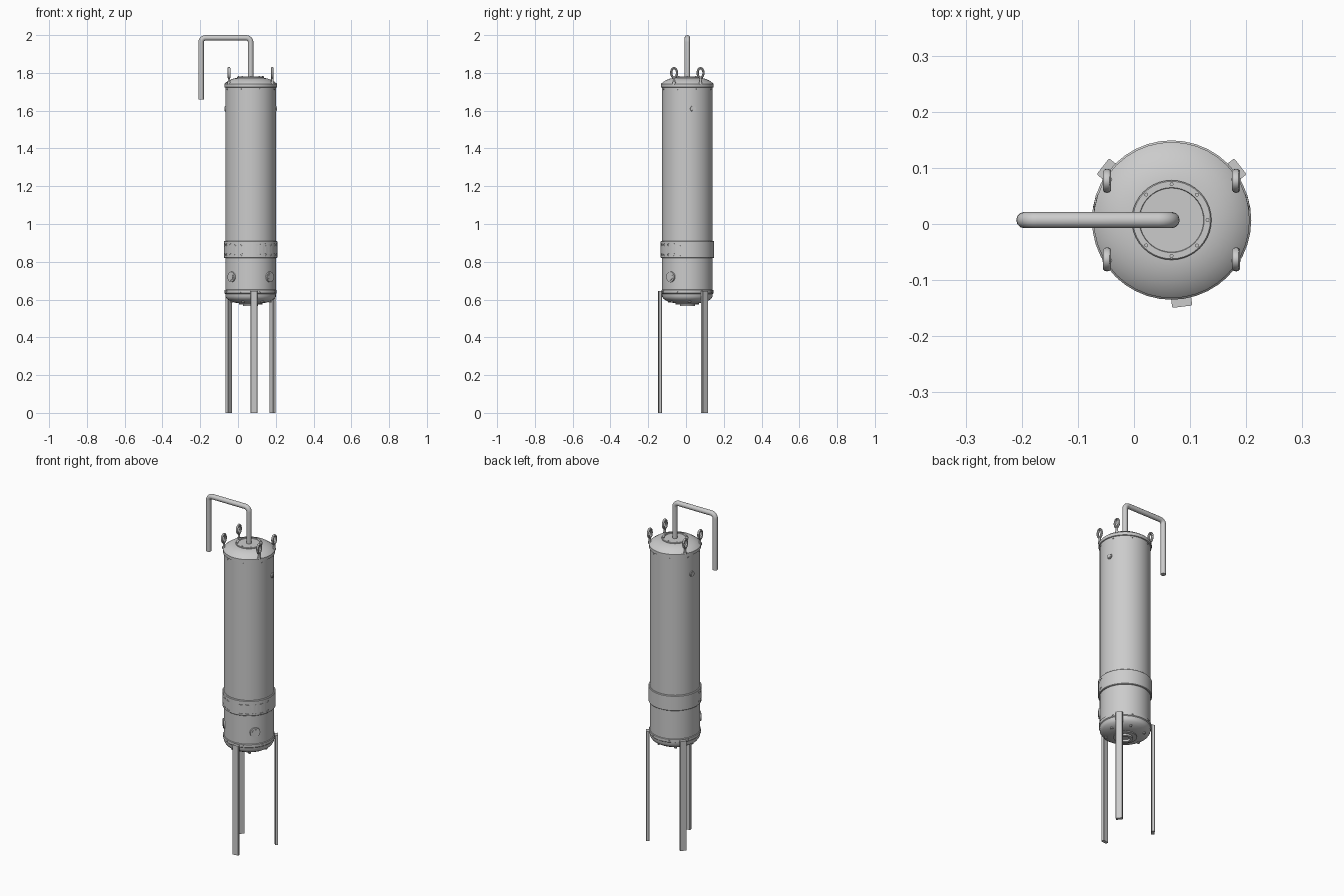
import bpy, bmesh, math
from mathutils import Matrix, Vector

if "Cube" in bpy.data.objects:
    bpy.data.objects.remove(bpy.data.objects["Cube"])

CX, CY = 0.067, 0.007          # tank axis


def finish(bm, name, smooth=True):
    bmesh.ops.recalc_face_normals(bm, faces=bm.faces)
    me = bpy.data.meshes.new(name)
    bm.to_mesh(me)
    bm.free()
    ob = bpy.data.objects.new(name, me)
    bpy.context.collection.objects.link(ob)
    if smooth:
        bpy.ops.object.select_all(action='DESELECT')
        ob.select_set(True)
        bpy.context.view_layer.objects.active = ob
        bpy.ops.object.shade_smooth_by_angle(angle=math.radians(32))
    return ob


def lathe(name, profile, closed=False, seg=40):
    """Revolve an (r, z) profile around the tank axis."""
    bm = bmesh.new()
    vs = [bm.verts.new((CX + r, CY, z)) for r, z in profile]
    pairs = list(zip(vs, vs[1:])) + ([(vs[-1], vs[0])] if closed else [])
    es = [bm.edges.new(p) for p in pairs]
    bmesh.ops.spin(bm, geom=vs + es, cent=(CX, CY, 0), axis=(0, 0, 1),
                   angle=math.tau, steps=seg, use_duplicate=False)
    bmesh.ops.remove_doubles(bm, verts=bm.verts, dist=0.0002)
    return finish(bm, name)


def around(deg, r, z):
    """Frame on the tank wall: local x points outward, z up."""
    a = math.radians(deg)
    return (Matrix.Translation((CX + r * math.cos(a), CY + r * math.sin(a), z))
            @ Matrix.Rotation(a, 4, 'Z'))


def cyl(bm, mat, r, depth, seg=16, r2=None):
    bmesh.ops.create_cone(bm, cap_ends=True, segments=seg, radius1=r,
                          radius2=r if r2 is None else r2, depth=depth, matrix=mat)


OUT = Matrix.Rotation(math.pi / 2, 4, 'Y')   # turns a z cylinder outward

# Tank shell, domed lid, lower cap
lathe("tank_shell", [(0.134, 0.645), (0.134, 1.735)])
lathe("lid", [(0.134, 1.722), (0.139, 1.724), (0.139, 1.742), (0.135, 1.746),
              (0.126, 1.753), (0.112, 1.762), (0.093, 1.769), (0.072, 1.774),
              (0.0, 1.775)])
lathe("lid_flange", [(0.071, 1.77), (0.071, 1.778), (0.069, 1.780), (0.058, 1.780),
                     (0.057, 1.777), (0.0, 1.777)])
lathe("bottom_cap", [(0.134, 0.652), (0.138, 0.650), (0.138, 0.634), (0.134, 0.630),
                     (0.133, 0.615), (0.125, 0.603), (0.108, 0.592), (0.085, 0.584),
                     (0.060, 0.580), (0.0, 0.579)])
lathe("drain_flange", [(0.062, 0.583), (0.062, 0.575), (0.040, 0.575), (0.040, 0.565),
                       (0.026, 0.565), (0.026, 0.577), (0.0, 0.577)])

# Clamp band with slots cut into the front left and front right
band = lathe("clamp_band", [(0.132, 0.82), (0.139, 0.82), (0.142, 0.823), (0.142, 0.907),
                            (0.139, 0.91), (0.132, 0.91)], closed=True)
bm = bmesh.new()
for z in (0.837, 0.890):
    for side in (-1, 1):
        for k in range(5):
            m = around(-90 + side * (17 + 15 * k), 0.143, z)
            cyl(bm, m @ Matrix.Diagonal((1, 2.0, 1, 1)) @ OUT, 0.006, 0.008, 12)
cutter = finish(bm, "slot_cutter", False)
cutter.hide_render = True
mod = band.modifiers.new("slots", 'BOOLEAN')
mod.operation, mod.solver, mod.object = 'DIFFERENCE', 'EXACT', cutter
bpy.context.view_layer.objects.active = band
bpy.ops.object.modifier_apply(modifier=mod.name)
bpy.data.objects.remove(cutter)

# Round ports: large ones low on the front, small ones high on the sides
for name, deg, z, r in (("port_low_right", -41, 0.72, 0.030),
                        ("port_low_left", -139, 0.72, 0.030),
                        ("port_high_right", 13, 1.61, 0.016),
                        ("port_high_left", 167, 1.61, 0.016)):
    bm = bmesh.new()
    cyl(bm, around(deg, 0.131, z) @ OUT, r, 0.016, 24, r * 0.92)
    cyl(bm, around(deg, 0.134, z) @ OUT, r * 0.6, 0.014, 20)
    finish(bm, name)

# Small bolts on rims, lid and lower cap
bm = bmesh.new()
for k in range(8):
    cyl(bm, around(45 * k + 22, 0.134, 1.714) @ OUT, 0.004, 0.006, 8)
    cyl(bm, around(45 * k + 22, 0.138, 0.642) @ OUT, 0.004, 0.006, 8)
    cyl(bm, around(45 * k, 0.064, 1.781), 0.0035, 0.005, 8)
for k in range(6):
    cyl(bm, around(60 * k + 7, 0.102, 0.589), 0.008, 0.010, 10)
finish(bm, "bolts")

# Lifting eyes
for sx, tx in ((-1, "left"), (1, "right")):
    for sy, ty in ((-1, "front"), (1, "back")):
        p = Vector((CX + sx * 0.115, CY + sy * 0.070, 0))
        bm = bmesh.new()
        ring = []
        for i in range(24):
            a = math.tau * i / 24
            ring.append([])
            for j in range(10):
                b = math.tau * j / 10
                e = 0.006 * math.cos(b)
                ring[-1].append(bm.verts.new(p + Vector((
                    0.0075 * math.sin(b), (0.0155 + e) * math.cos(a),
                    1.80 + (0.025 + e) * math.sin(a)))))
        for i in range(24):
            for j in range(10):
                n, k = (i + 1) % 24, (j + 1) % 10
                bm.faces.new((ring[i][j], ring[n][j], ring[n][k], ring[i][k]))
        cyl(bm, Matrix.Translation(p + Vector((0, 0, 1.756))), 0.006, 0.036, 12)
        cyl(bm, Matrix.Translation(p + Vector((0, 0, 1.745))), 0.009, 0.012, 12)
        finish(bm, f"lifting_eye_{ty}_{tx}")

# Three flat bar legs
for name, deg in (("leg_front", -83), ("leg_back_right", 38), ("leg_back_left", 142)):
    bm = bmesh.new()
    bmesh.ops.create_cube(bm, size=1, matrix=around(deg, 0.1465, 0.3225)
                          @ Matrix.Diagonal((0.018, 0.036, 0.645, 1)))
    long_edges = [e for e in bm.edges if abs(e.verts[0].co.z - e.verts[1].co.z) > 0.1]
    bmesh.ops.bevel(bm, geom=long_edges, offset=0.002, segments=1, affect='EDGES')
    finish(bm, name, False)

# Bent outlet pipe
path = [(CX, 1.77)]
R, top, left = 0.024, 1.9855, -0.1955
path += [(CX - R + R * math.cos(a), top - R + R * math.sin(a))
         for a in [math.pi / 2 * i / 6 for i in range(7)]]
path += [(left + R + R * math.cos(a), top - R + R * math.sin(a))
         for a in [math.pi / 2 + math.pi / 2 * i / 6 for i in range(7)]]
path.append((left, 1.66))
cu = bpy.data.curves.new("outlet_pipe", 'CURVE')
cu.dimensions = '3D'
sp = cu.splines.new('POLY')
sp.points.add(len(path) - 1)
for pt, (x, z) in zip(sp.points, path):
    pt.co = (x, CY, z, 1)
cu.bevel_depth, cu.bevel_resolution, cu.use_fill_caps = 0.0145, 4, True
pipe = bpy.data.objects.new("outlet_pipe", cu)
bpy.context.collection.objects.link(pipe)
bpy.ops.object.select_all(action='DESELECT')
pipe.select_set(True)
bpy.context.view_layer.objects.active = pipe
bpy.ops.object.convert(target='MESH')
bpy.ops.object.shade_smooth_by_angle(angle=math.radians(40))
